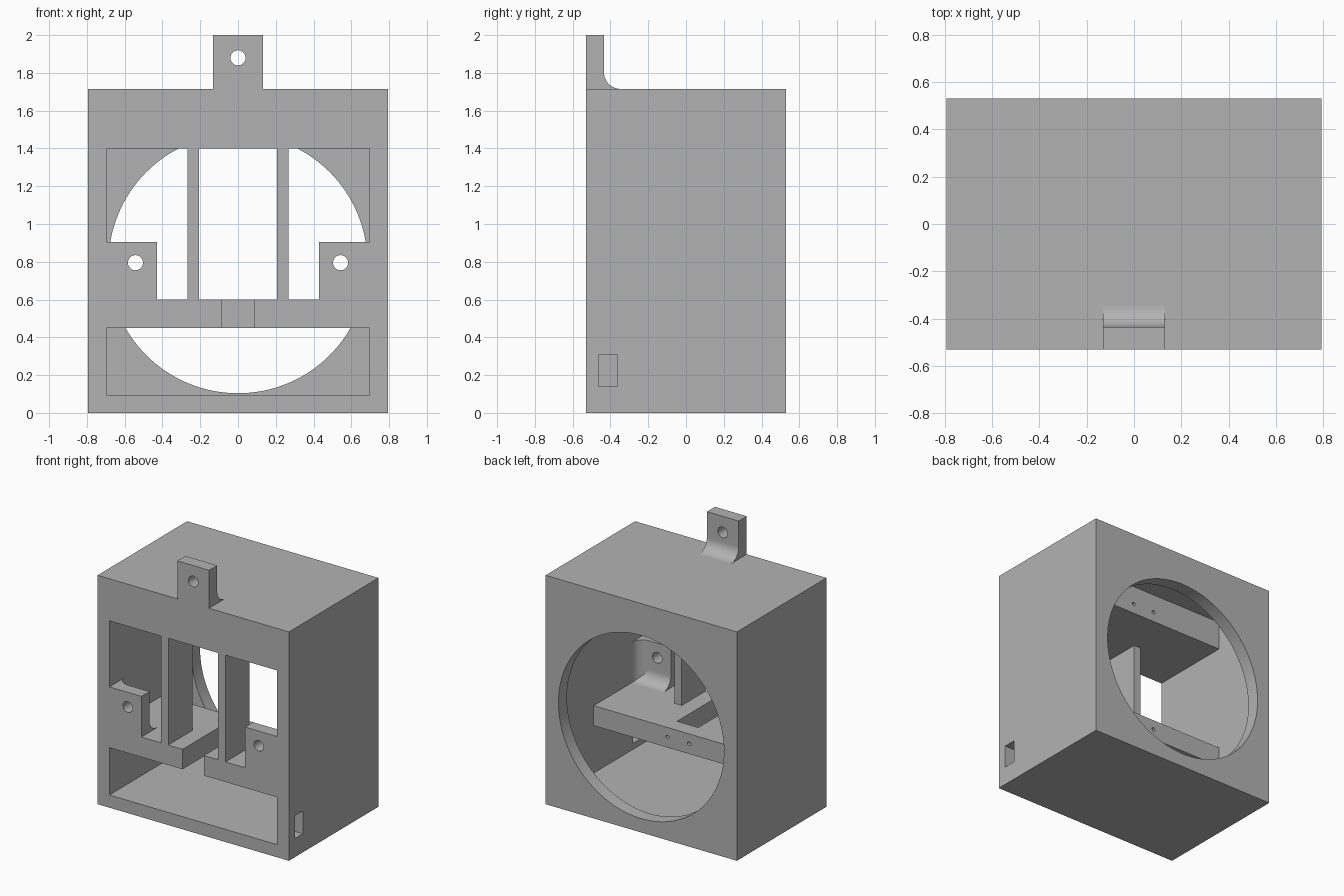
import bpy, bmesh, math
from mathutils import Vector

cube = bpy.data.objects.get("Cube")
if cube:
    bpy.data.objects.remove(cube, do_unlink=True)

GREY = (0.45, 0.45, 0.45, 1)
mat = bpy.data.materials.new("light grey plastic")
mat.use_nodes = True
mat.diffuse_color = GREY
mat.node_tree.nodes["Principled BSDF"].inputs["Base Color"].default_value = GREY


def prism(name, points, axis, start, end):
    """Extrude a 2D outline along an axis; the outline uses the other two axes in x, y, z order."""
    def place(p, t):
        c = list(p)
        c.insert("xyz".index(axis), t)
        return Vector(c)
    bm = bmesh.new()
    face = bm.faces.new([bm.verts.new(place(p, start)) for p in points])
    geom = bmesh.ops.extrude_face_region(bm, geom=[face])["geom"]
    shift = place((0, 0), end - start)
    bmesh.ops.translate(bm, vec=shift, verts=[g for g in geom if isinstance(g, bmesh.types.BMVert)])
    bmesh.ops.recalc_face_normals(bm, faces=bm.faces)
    mesh = bpy.data.meshes.new(name)
    bm.to_mesh(mesh)
    bm.free()
    mesh.materials.append(mat)
    obj = bpy.data.objects.new(name, mesh)
    bpy.context.collection.objects.link(obj)
    return obj


def rect(a0, b0, a1, b1):
    return [(a0, b0), (a1, b0), (a1, b1), (a0, b1)]


def circle(cx, cz, r, n):
    return [(cx + r * math.cos(2 * math.pi * i / n), cz + r * math.sin(2 * math.pi * i / n))
            for i in range(n)]


def activate(obj):
    bpy.ops.object.select_all(action="DESELECT")
    obj.select_set(True)
    bpy.context.view_layer.objects.active = obj


def cut(obj, cutter):
    cutter.hide_render = True
    mod = obj.modifiers.new("cut", "BOOLEAN")
    mod.operation = "DIFFERENCE"
    mod.solver = "EXACT"
    mod.object = cutter
    activate(obj)
    bpy.ops.object.modifier_apply(modifier=mod.name)
    bpy.data.objects.remove(cutter, do_unlink=True)


def drill(obj, x, z, r, y0, y1, n=32):
    cut(obj, prism("drill", circle(x, z, r, n), "y", y0, y1))


def smooth(obj):
    activate(obj)
    bpy.ops.object.shade_smooth_by_angle(angle=math.radians(30))


W, D, H = 0.793, 0.53, 1.715      # half width, half depth, height of the case
INNER, WALL, R = 0.695, 0.095, 0.09
SHELF_LOW, SHELF_TOP, OPEN_TOP, BLOCK_BACK = 0.45, 0.6, 1.4, 0.1
FRONT, TAB_BACK = -D, -D + WALL


def fillet_arc(u, v, su=1, steps=12):
    """Concave quarter arc from (u, v + R) down to (u + su * R, v)."""
    return [(u + su * R * (1 - math.cos(t)), v + R * (1 - math.sin(t)))
            for t in (math.pi / 2 * i / steps for i in range(steps + 1))]


# Case with its shelf and upper block, hollowed by one side profile
case = prism("case", rect(-W, -D, W, D), "z", 0, H)
BACK = D - 0.1
hollow = [(-0.7, WALL), (BACK, WALL), (BACK, H - 0.1), (BLOCK_BACK, H - 0.1),
          (BLOCK_BACK, OPEN_TOP), (-0.7, OPEN_TOP), (-0.7, SHELF_TOP),
          (BLOCK_BACK, SHELF_TOP), (BLOCK_BACK, SHELF_LOW), (-0.7, SHELF_LOW)]
cut(case, prism("hollow", hollow, "x", -INNER, INNER))
# Round opening in the back wall
drill(case, 0, 0.79, 0.686, 0.3, 0.7, 128)
# Cable slot in the shelf and port in the left wall
cut(case, prism("slot", rect(-0.088, -0.7, 0.088, -0.02), "z", 0.4, 0.65))
cut(case, prism("port", rect(-0.46, 0.14, -0.365, 0.31), "x", 0.6, 0.9))
# Small screw holes in the back of the shelf and the upper block
for z in (0.527, 1.475):
    for x in (-0.096, 0.084):
        drill(case, x, z, 0.014, 0.0, 0.2, 16)
smooth(case)

# Upright bars in the front opening
for side, name in ((-1, "right_bar"), (1, "left_bar")):
    x = side * 0.237
    prism(name, rect(x - 0.03, FRONT, x + 0.03, -0.245), "z", SHELF_TOP, OPEN_TOP)


def tab_profile(base, top):
    return [(FRONT, base), (FRONT, top), (TAB_BACK, top)] + fillet_arc(TAB_BACK, base)


# Hanging tab on the top
top_tab = prism("top_tab", tab_profile(H, 2.0), "x", -0.132, 0.132)
drill(top_tab, 0, 1.88, 0.04, -0.7, -0.4)
smooth(top_tab)

# Mounting tabs at the lower corners of the front opening
TAB_TOP, TAB_IN = 0.905, 0.43
for s, side in ((-1, "right"), (1, "left")):
    tab = prism(side + "_tab", tab_profile(SHELF_TOP, TAB_TOP), "x", s * TAB_IN, s * INNER)
    drill(tab, s * 0.543, 0.795, 0.04, -0.7, -0.4)
    smooth(tab)
    arc = [(s * (INNER - R) + s * R * math.sin(t), TAB_BACK + R * (1 - math.cos(t)))
           for t in (math.pi / 2 * i / 12 for i in range(13))]
    smooth(prism(side + "_tab_fillet", [(s * INNER, TAB_BACK)] + arc, "z", SHELF_TOP, TAB_TOP))
